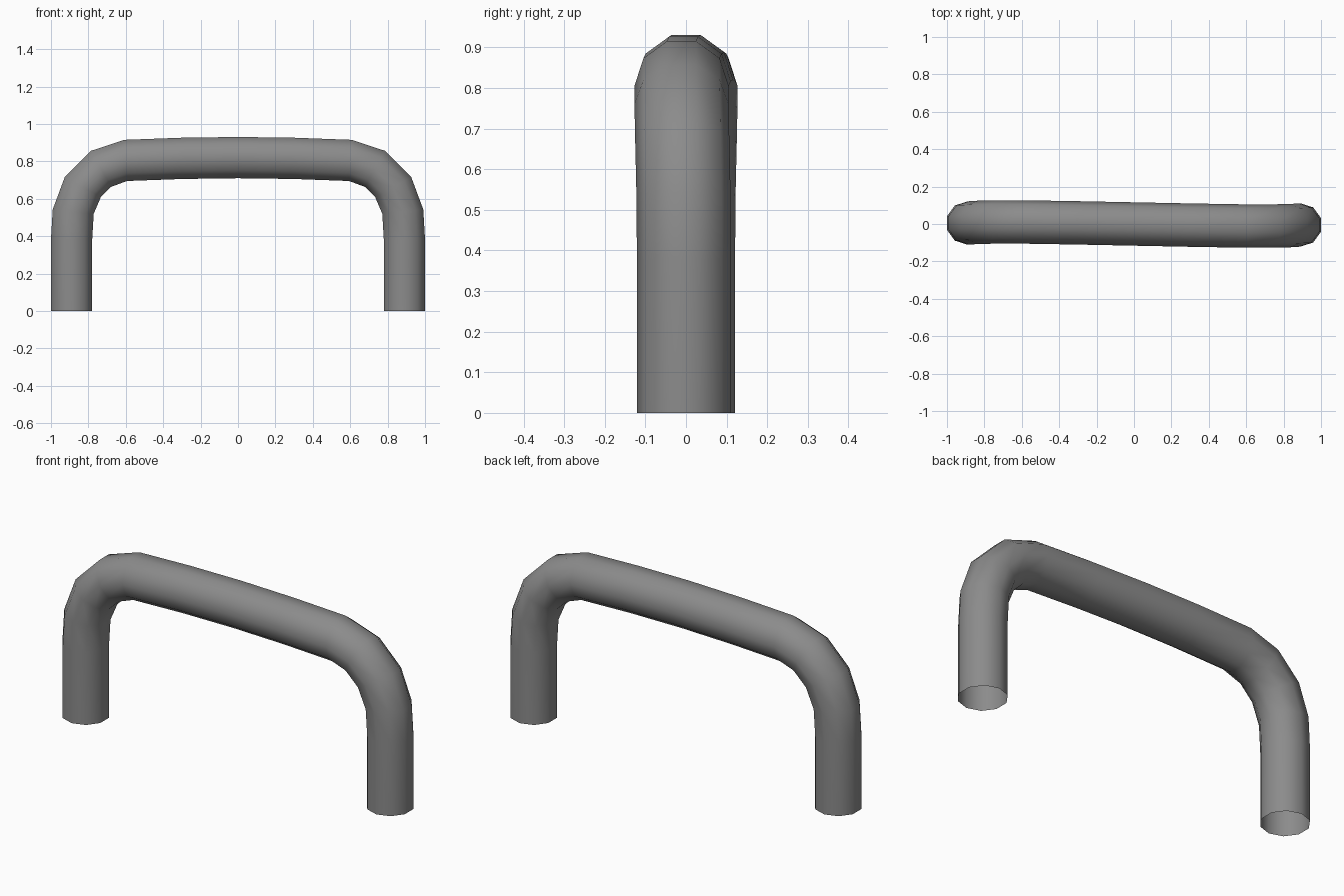
import bpy, bmesh, math
from mathutils import Vector

if "Cube" in bpy.data.objects:
    bpy.data.objects.remove(bpy.data.objects["Cube"])

SIDES = 10
RADIUS = 0.1159

# Left half of the centre line, foot to middle: x, y, z, ring tilt in degrees
half = [(-0.89, 0.005, 0, 0), (-0.89, 0.005, 0.38, 0), (-0.881, 0.006, 0.531, 6),
        (-0.83, 0.009, 0.662, 29), (-0.732, 0.011, 0.76, 61), (-0.6, 0.011, 0.805, 86.5),
        (-0.3, 0.006, 0.816, 88.5), (0, 0, 0.82, 90)]
path = half + [(-x, -y, z, 180 - t) for x, y, z, t in reversed(half[:-1])]

# Sweep a ten-sided ring along the centre line, leaving the feet open
bm = bmesh.new()
rings = []
for x, y, z, tilt in path:
    t = math.radians(tilt)
    out = Vector((-math.cos(t), 0, math.sin(t)))
    ring = []
    for k in range(SIDES):
        a = math.tau * (k + 0.5) / SIDES
        offset = out * math.cos(a) + Vector((0, math.sin(a), 0))
        ring.append(bm.verts.new(Vector((x, y, z)) + RADIUS * offset))
    rings.append(ring)
for a, b in zip(rings, rings[1:]):
    for k in range(SIDES):
        n = (k + 1) % SIDES
        bm.faces.new((a[k], a[n], b[n], b[k]))
bmesh.ops.recalc_face_normals(bm, faces=bm.faces)
for f in bm.faces:
    f.smooth = True

mesh = bpy.data.meshes.new("handle_bar")
bm.to_mesh(mesh)
bm.free()
bar = bpy.data.objects.new("handle_bar", mesh)
bpy.context.collection.objects.link(bar)

# Dark grey metal
metal = bpy.data.materials.new("dark_metal")
metal.diffuse_color = (0.26, 0.26, 0.26, 1)
metal.use_nodes = True
metal.node_tree.nodes["Principled BSDF"].inputs["Base Color"].default_value = metal.diffuse_color
mesh.materials.append(metal)
